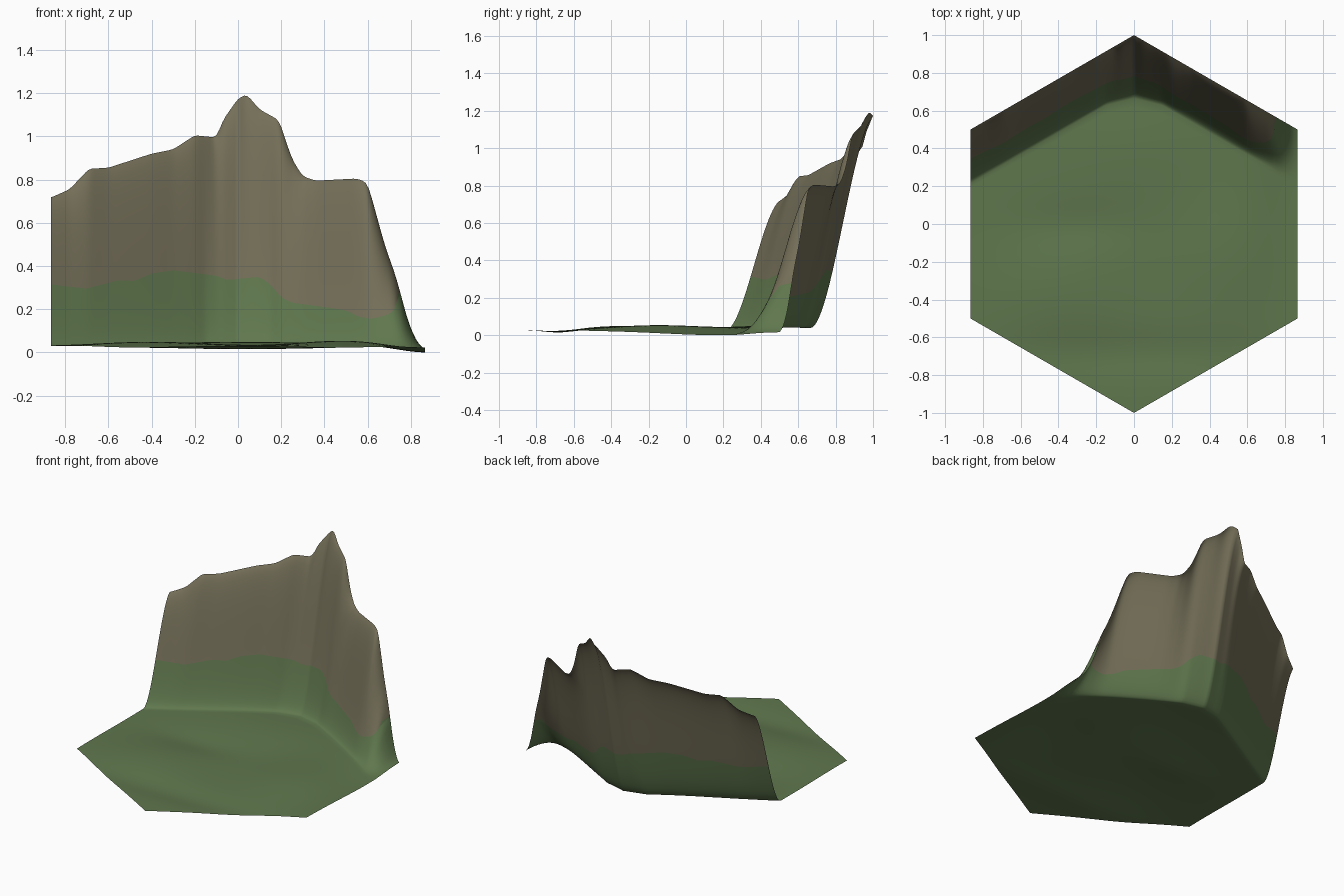
import bpy
import bmesh
import math

cube = bpy.data.objects.get("Cube")
if cube:
    bpy.data.objects.remove(cube, do_unlink=True)


def material(name, colour):
    mat = bpy.data.materials.new(name)
    mat.use_nodes = True
    mat.diffuse_color = (*colour, 1)
    bsdf = mat.node_tree.nodes["Principled BSDF"]
    bsdf.inputs["Base Color"].default_value = (*colour, 1)
    bsdf.inputs["Roughness"].default_value = 0.9
    return mat


def along(points, x):
    """Read a broken-line profile at x."""
    for (xa, za), (xb, zb) in zip(points, points[1:]):
        if x <= xb:
            return za + (zb - za) * max(0, x - xa) / (xb - xa)
    return points[-1][1]


def smooth(profile, x):
    """Average nearby readings so that the profile bends softly."""
    return sum(along(profile, x + k * 0.012) for k in (-1, 0, 1)) / 3


# Crest of the cliff and the upper limit of the grass, both as (x, z)
CREST = [(-0.87, .72), (-.78, .76), (-.69, .855), (-.6, .86), (-.4, .925),
         (-.3, .945), (-.2, 1.01), (-.1, 1.0), (-.07, 1.08), (0, 1.18),
         (.04, 1.2), (.1, 1.13), (.19, 1.08), (.25, .9), (.3, .82),
         (.36, .8), (.55, .81), (.6, .79), (.68, .5), (.73, .36),
         (.79, .14), (.83, .05), (.87, .015)]
GRASS = [(-0.87, .32), (-.7, .3), (-.55, .34), (-.48, .335), (-.4, .37),
         (-.3, .385), (-.1, .36), (-.05, .34), (.1, .355), (.15, .32),
         (.2, .26), (.25, .235), (.4, .215), (.5, .2), (.56, .17),
         (.62, .16), (.7, .18), (.74, .22), (.78, .6)]

HALF = math.sqrt(3) / 2
COLUMNS, FLOOR_ROWS, GRASS_ROWS, ROCK_ROWS = 120, 36, 10, 18


def bump(x, y, cx, cy, rx, ry):
    return math.exp(-((x - cx) / rx) ** 2 - ((y - cy) / ry) ** 2)


def floor_height(x, y):
    """Gently rolling meadow."""
    z = .034 + .025 * bump(x, y, .5, -.15, .3, .35)
    z += .02 * bump(x, y, -.4, -.35, .35, .25)
    z += .02 * bump(x, y, 0, .4, .5, .3)
    z -= .015 * bump(x, y, 0, -.68, .7, .12)
    z -= .012 * bump(x, y, -.3, 0, .3, .12)
    return z - .032 * bump(x, y, HALF, .15, .2, .55)


def rise(t):
    """Slope of the cliff from its foot to its crest."""
    return .8 * t * t * (3 - 2 * t) + .2 * t ** 1.5


def cliff_point(x, t):
    back = 1 - abs(x) / math.sqrt(3)
    width = .285 + .05 * max(0, 1 - abs(x) / .15)
    y = back - width * (1 - t)
    return x, y, floor_height(x, y) * (1 - rise(t)) + smooth(CREST, x) * rise(t)


def grass_limit(x):
    """Find where the cliff reaches the grass line."""
    low, high, target = 0, .97, smooth(GRASS, x)
    for _ in range(24):
        mid = (low + high) / 2
        if cliff_point(x, mid)[2] < target:
            low = mid
        else:
            high = mid
    return low


def column(x):
    front = abs(x) / math.sqrt(3) - 1
    foot = cliff_point(x, 0)[1]
    points = []
    for i in range(FLOOR_ROWS):
        y = front + (foot - front) * i / FLOOR_ROWS
        points.append((x, y, floor_height(x, y)))
    limit = grass_limit(x)
    points += [cliff_point(x, limit * i / GRASS_ROWS) for i in range(GRASS_ROWS)]
    points += [cliff_point(x, limit + (1 - limit) * i / ROCK_ROWS)
               for i in range(ROCK_ROWS + 1)]
    return points


# Hexagonal ground sheet that sweeps up into the cliff along two back edges
bm = bmesh.new()
grid = [[bm.verts.new(p) for p in column(HALF * (2 * i / COLUMNS - 1))]
        for i in range(COLUMNS + 1)]
for left, right in zip(grid, grid[1:]):
    for j in range(len(left) - 1):
        face = bm.faces.new((left[j], right[j], right[j + 1], left[j + 1]))
        face.smooth = True
        centre = face.calc_center_median()
        above = centre.z > smooth(GRASS, centre.x)
        face.material_index = int(j >= FLOOR_ROWS + GRASS_ROWS and above)

# Rest the lowest point on the ground
lowest = min(v.co.z for v in bm.verts)
for v in bm.verts:
    v.co.z -= lowest

mesh = bpy.data.meshes.new("cliff_tile")
bm.to_mesh(mesh)
bm.free()
mesh.materials.append(material("grass_green", (.115, .185, .075)))
mesh.materials.append(material("rock_brown", (.175, .158, .098)))
tile = bpy.data.objects.new("cliff_tile", mesh)
bpy.context.collection.objects.link(tile)
